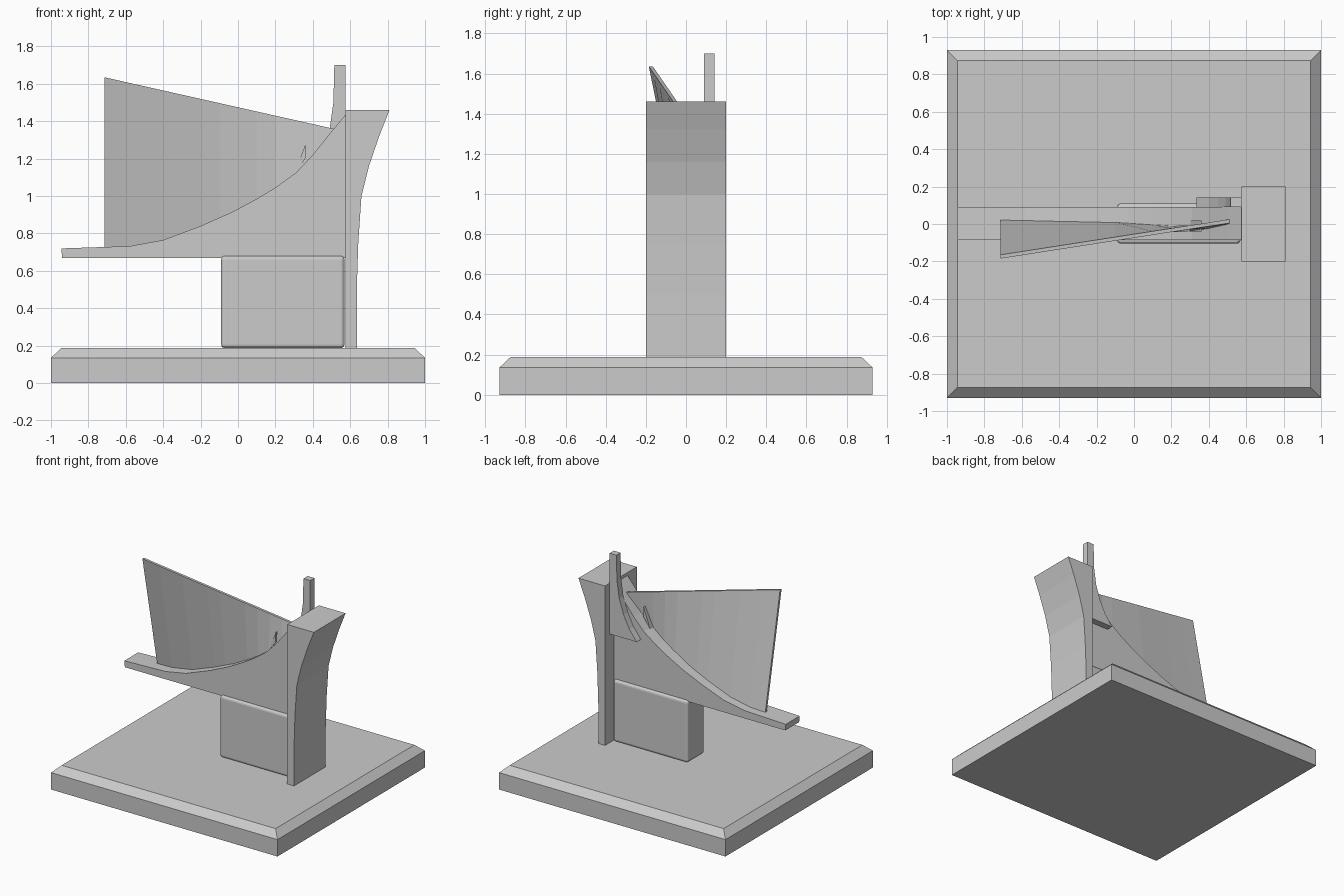
import bpy, bmesh

if "Cube" in bpy.data.objects:
    bpy.data.objects.remove(bpy.data.objects["Cube"])


def mesh_object(name, bm):
    bmesh.ops.recalc_face_normals(bm, faces=bm.faces)
    me = bpy.data.meshes.new(name)
    bm.to_mesh(me)
    bm.free()
    ob = bpy.data.objects.new(name, me)
    bpy.context.collection.objects.link(ob)
    return ob


def extrude_profile(name, pts, y0, y1):
    """Extrude an x-z outline from y0 to y1."""
    bm = bmesh.new()
    face = bm.faces.new([bm.verts.new((x, y0, z)) for x, z in pts])
    res = bmesh.ops.extrude_face_region(bm, geom=[face])
    for v in res["geom"]:
        if isinstance(v, bmesh.types.BMVert):
            v.co.y = y1
    return mesh_object(name, bm)


def loft(name, rings):
    """Join rings of equal length into a capped solid."""
    bm = bmesh.new()
    rows = [[bm.verts.new(p) for p in r] for r in rings]
    n = len(rows[0])
    for a, b in zip(rows, rows[1:]):
        for i in range(n):
            j = (i + 1) % n
            bm.faces.new((a[i], a[j], b[j], b[i]))
    bm.faces.new(rows[0])
    bm.faces.new(rows[-1])
    return mesh_object(name, bm)


def rect(hx, hy, z):
    return [(-hx, -hy, z), (hx, -hy, z), (hx, hy, z), (-hx, hy, z)]


def interp(pts, x):
    for (x0, v0), (x1, v1) in zip(pts, pts[1:]):
        if x <= x1:
            return v0 + (v1 - v0) * (x - x0) / (x1 - x0)
    return pts[-1][1]


# Square plinth with chamfered top edge
loft("plinth", [rect(1, .93, 0), rect(1, .93, .135), rect(.945, .875, .187)])

# Rounded support block under the ramp
block = extrude_profile("support_block",
                        [(-.09, .187), (.57, .187), (.57, .68), (-.09, .68)], -.105, .11)
bev = block.modifiers.new("bevel", "BEVEL")
bev.width = .02
bev.segments = 3

# Rear post flaring outward at the top
extrude_profile("post", [(.575, .187), (.635, .187), (.635, .5), (.643, .75), (.66, 1.0),
                         (.70, 1.16), (.755, 1.32), (.81, 1.46), (.575, 1.46)], -.2, .2)

# Curved ramp
curve = [(-.945, .72), (-.58, .732), (-.4, .765), (-.2, .84), (-.03, .915), (.1, .985),
         (.2, 1.045), (.31, 1.125), (.4, 1.22), (.5, 1.345), (.575, 1.435)]
extrude_profile("ramp", [(-.94, .67)] + curve + [(.575, .67)], -.085, .09)

# Curved prong on the back side
extrude_profile("prong", [(.335, 1.055), (.40, 1.14), (.45, 1.24), (.49, 1.36), (.51, 1.5),
                          (.515, 1.70), (.575, 1.70), (.575, 1.055)], .09, .143)

# Leaning sail: straight top edge, lower edge follows the ramp
foot = [(-.715, .015), (-.1, 0), (.2, -.02), (.3, -.03), (.4, -.015), (.51, .01)]
rings = []
for x in (-.715, -.58, -.4, -.2, -.1, .1, .2, .3, .4, .51):
    t = (x + .715) / 1.225
    yb, zb = interp(foot, x), interp(curve, x) - .02
    yt, zt = -.175 + .19 * t, 1.635 - .275 * t
    h = .01
    rings.append([(x, yb - h, zb), (x, yb + h, zb), (x, yt + h, zt), (x, yt - h, zt)])
loft("sail", rings)

# Small gusset between sail and ramp
loft("sail_gusset", [[(.30, y, 1.115), (.36, y, 1.20), (.362, y, 1.28)] for y in (-.04, .02)])
